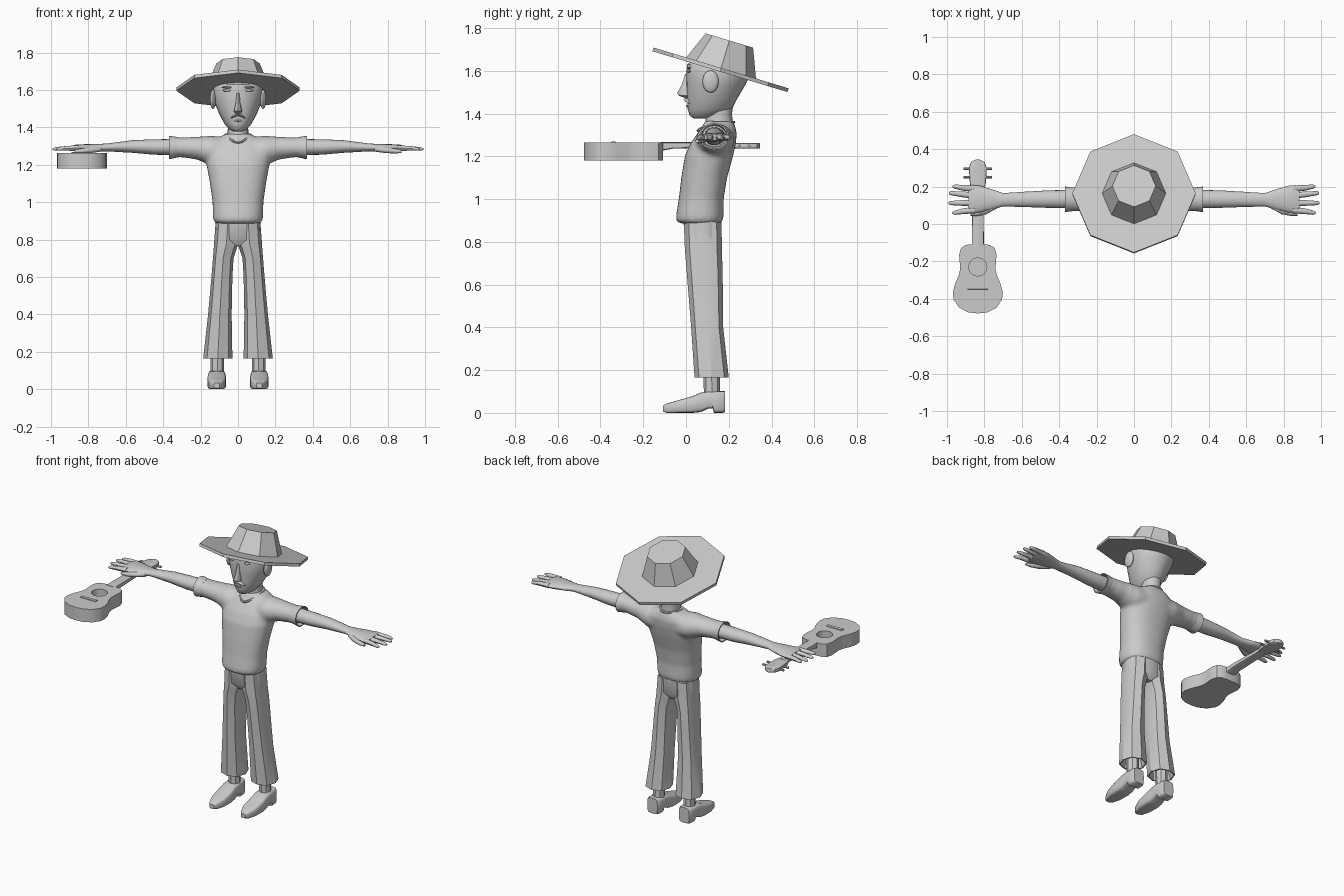
import bpy, bmesh, math
from mathutils import Matrix, Vector

grey = bpy.data.materials.new("plain grey")
grey.diffuse_color = (0.6, 0.6, 0.6, 1)


def loft(bm, axis, secs, n=20, power=2.0):
    """Skin through oval sections (t, umin, umax, vmin, vmax) set along an axis."""
    rings = []
    for t, u0, u1, v0, v1 in secs:
        ring = []
        for i in range(n):
            a = 2 * math.pi * i / n
            c, s = math.cos(a), math.sin(a)
            u = (u0 + u1) / 2 + (u1 - u0) / 2 * math.copysign(abs(c) ** (2 / power), c)
            v = (v0 + v1) / 2 + (v1 - v0) / 2 * math.copysign(abs(s) ** (2 / power), s)
            ring.append(bm.verts.new({'x': (t, u, v), 'y': (u, t, v), 'z': (u, v, t)}[axis]))
        rings.append(ring)
    for a, b in zip(rings, rings[1:]):
        for i in range(n):
            j = (i + 1) % n
            bm.faces.new((a[i], a[j], b[j], b[i]))
    bm.faces.new(rings[0])
    bm.faces.new(rings[-1])


def finish(name, bm, mirror=False, angle=40):
    bmesh.ops.recalc_face_normals(bm, faces=bm.faces)
    me = bpy.data.meshes.new(name)
    bm.to_mesh(me)
    bm.free()
    ob = bpy.data.objects.new(name, me)
    bpy.context.collection.objects.link(ob)
    me.materials.append(grey)
    bpy.ops.object.select_all(action='DESELECT')
    ob.select_set(True)
    bpy.context.view_layer.objects.active = ob
    if mirror:
        ob.modifiers.new("mirror", 'MIRROR').use_clip = False
        bpy.ops.object.modifier_apply(modifier="mirror")
    bpy.ops.object.shade_smooth_by_angle(angle=math.radians(angle))
    return ob


def part(name, axis, secs, n=20, power=2.0, mirror=False, angle=40):
    bm = bmesh.new()
    loft(bm, axis, secs, n, power)
    return finish(name, bm, mirror, angle)


def blob(name, loc, size, mirror=False):
    bm = bmesh.new()
    m = Matrix.Translation(loc) @ Matrix.Diagonal((*size, 1))
    bmesh.ops.create_uvsphere(bm, u_segments=16, v_segments=10, radius=1, matrix=m)
    return finish(name, bm, mirror)


def side_rows(rows):
    """(z, front, back, half width) rows to loft sections centred on x = 0."""
    return [(z, -w, w, f, b) for z, f, b, w in rows]


# Hat: tilted eight-sided brim and tapered crown
tilt = Matrix.Translation((0, 0.16, 1.6)) @ Matrix.Rotation(math.radians(-16.8), 4, 'X')
for name, secs in (("hat_brim", [(-0.004, 0.33), (0.014, 0.33)]),
                   ("hat_crown", [(0.01, 0.172), (0.148, 0.116)])):
    ob = part(name, 'z', [(z, -r, r, -r, r) for z, r in secs], 8, angle=20)
    ob.data.transform(tilt)

# Head, neck and face
part("head", 'z', side_rows([
    (1.378, .035, .10, .025), (1.39, .018, .16, .048), (1.42, .008, .215, .073),
    (1.47, .006, .24, .1), (1.53, .002, .275, .124), (1.58, 0, .3, .135),
    (1.63, .006, .305, .132), (1.66, .04, .3, .11), (1.685, .10, .27, .06)]), 28)
part("neck", 'z', side_rows([(1.29, .08, .23, .07), (1.34, .088, .22, .058),
                             (1.40, .095, .215, .054), (1.47, .1, .225, .06)]))
part("nose", 'z', side_rows([(1.474, -.008, .03, .012), (1.484, -.034, .03, .022),
                             (1.497, -.041, .03, .02), (1.53, -.022, .03, .012),
                             (1.585, -.004, .03, .009)]), 12)
part("moustache", 'x', [(-.038, .005, .025, 1.447, 1.455), (-.02, -.008, .02, 1.455, 1.471),
                        (0, -.012, .02, 1.462, 1.473), (.02, -.008, .02, 1.455, 1.471),
                        (.038, .005, .025, 1.447, 1.455)], 8)
blob("mouth", (0, .006, 1.435), (.022, .006, .005))
blob("eyes", (.056, .014, 1.598), (.026, .007, .007), True)
blob("eyebrows", (.056, .014, 1.614), (.032, .008, .005), True)
blob("ears", (.134, .115, 1.55), (.016, .038, .052), True)

# Shirt: torso and sleeves fused into one smooth skin
bm = bmesh.new()
loft(bm, 'z', side_rows([
    (.885, -.02, .15, .11), (.895, -.045, .172, .13), (.92, -.047, .176, .134),
    (1.0, -.034, .176, .136), (1.1, -.022, .192, .15), (1.2, -.006, .22, .168),
    (1.26, .02, .233, .172), (1.31, .055, .238, .16), (1.345, .08, .228, .11),
    (1.365, .088, .222, .066)]), 36, 2.3)
for s in (1, -1):
    loft(bm, 'x', [(.04 * s, .06, .23, 1.2, 1.345), (.14 * s, .045, .225, 1.195, 1.355),
                   (.22 * s, .064, .205, 1.228, 1.35), (.30 * s, .068, .197, 1.24, 1.346),
                   (.345 * s, .068, .196, 1.238, 1.35)], 24)
shirt = finish("shirt", bm)
mod = shirt.modifiers.new("fuse", 'REMESH')
mod.mode, mod.voxel_size, mod.use_smooth_shade = 'VOXEL', 0.011, True
bpy.ops.object.modifier_apply(modifier="fuse")
mod = shirt.modifiers.new("relax", 'SMOOTH')
mod.factor, mod.iterations = 0.5, 5
bpy.ops.object.modifier_apply(modifier="relax")
part("sleeve_cuffs", 'x', [(.32, .07, .194, 1.24, 1.348), (.368, .064, .2, 1.23, 1.355),
                           (.368, .07, .194, 1.236, 1.349), (.335, .078, .187, 1.245, 1.342)],
     24, mirror=True)
# Collar: oval rim dipping towards the chest
bm = bmesh.new()
N, M = 28, 6
rim = []
for i in range(N):
    a = 2 * math.pi * i / N
    out = Vector((math.cos(a), math.sin(a), 0))
    dip = .04 * max(0, -math.sin(a)) ** 2
    c = Vector((out.x * .066, .15 + out.y * .074 - dip * .5, 1.36 - dip))
    rim.append([bm.verts.new(c + .007 * (out * math.cos(b) + Vector((0, 0, math.sin(b)))))
                for b in [2 * math.pi * k / M for k in range(M)]])
for i in range(N):
    for k in range(M):
        j, l = (i + 1) % N, (k + 1) % M
        bm.faces.new((rim[i][k], rim[j][k], rim[j][l], rim[i][l]))
finish("collar", bm)

# Arms, palms, fingers and thumbs
part("arms", 'x', [(.32, .084, .182, 1.252, 1.338), (.45, .086, .18, 1.254, 1.336),
                   (.56, .09, .174, 1.264, 1.332), (.70, .094, .165, 1.272, 1.314),
                   (.75, .08, .182, 1.269, 1.311), (.82, .062, .204, 1.268, 1.31),
                   (.865, .058, .208, 1.27, 1.308), (.885, .065, .2, 1.276, 1.302)], 20, mirror=True)
bm = bmesh.new()
for y0, y1, tip in ((.188, .2, .97), (.152, .165, .99), (.113, .112, .992), (.075, .06, .972)):
    mid = (y0 + y1) / 2
    loft(bm, 'x', [(.85, y0 - .018, y0 + .018, 1.273, 1.305),
                   (.92, mid - .015, mid + .015, 1.275, 1.301),
                   (tip - .012, y1 - .011, y1 + .011, 1.275, 1.294),
                   (tip, y1 - .005, y1 + .005, 1.279, 1.288)], 10)
finish("fingers", bm, True)
part("thumbs", 'x', [(.73, .085, .12, 1.27, 1.3), (.79, .052, .095, 1.262, 1.295),
                     (.84, .043, .074, 1.26, 1.286), (.875, .044, .06, 1.263, 1.28)],
     10, mirror=True)

# Trousers: eight-sided flared legs, hollow at the hem, and a hip block
part("trouser_legs", 'z', [(.26, .05, .16, .05, .17), (.165, .04, .178, .048, .193),
                           (.165, .03, .186, .04, .2), (.4, .034, .16, .024, .174),
                           (.6, .03, .142, .008, .172), (.7, .024, .134, 0, .17),
                           (.75, .008, .13, -.004, .168), (.78, -.005, .128, -.006, .168),
                           (.89, -.01, .12, -.01, .166)], 8, 2.3, True, 30)
part("trouser_hips", 'z', side_rows([(.765, .02, .145, .09), (.80, -.005, .167, .124),
                                     (.90, -.012, .167, .12)]), 16, 2.4)

# Ankles and pointed shoes
part("ankles", 'z', [(.06, .074, .146, .084, .16), (.28, .074, .146, .08, .156)], 8, mirror=True)
part("shoes", 'y', [(-.108, .098, .128, .006, .034), (-.09, .084, .142, 0, .044),
                    (-.04, .066, .16, 0, .058), (.03, .063, .164, 0, .078),
                    (.07, .066, .161, .004, .095), (.105, .068, .159, .02, .1),
                    (.125, .068, .159, .02, .1), (.13, .068, .159, 0, .1),
                    (.17, .07, .157, 0, .102), (.183, .078, .149, .004, .102)],
     16, 5, True)

# Guitar body: outline extruded upwards, with a round sound hole
GX = -.835
half = [(0, -.478), (.05, -.473), (.1, -.447), (.129, -.405), (.134, -.37), (.122, -.32),
        (.102, -.275), (.094, -.24), (.097, -.2), (.1, -.165), (.09, -.128), (.065, -.112), (.03, -.108)]
bm = bmesh.new()
outline = half + [(-x, y) for x, y in half[:0:-1]]
face = bm.faces.new([bm.verts.new((GX + x, y, 1.18)) for x, y in outline])
top = bmesh.ops.extrude_face_region(bm, geom=[face])['geom']
bmesh.ops.translate(bm, vec=(0, 0, .084), verts=[v for v in top if isinstance(v, bmesh.types.BMVert)])
body = finish("guitar_body", bm)
cutter = part("hole_cutter", 'z', [(1.2, GX - .048, GX + .048, -.278, -.182),
                                   (1.3, GX - .048, GX + .048, -.278, -.182)], 24)
cutter.hide_render = True
bpy.context.view_layer.objects.active = body
mod = body.modifiers.new("sound hole", 'BOOLEAN')
mod.operation, mod.object = 'DIFFERENCE', cutter
bpy.ops.object.modifier_apply(modifier="sound hole")
bpy.data.objects.remove(cutter)

# Guitar neck, head, pegs and bridge
part("guitar_neck", 'y', [(-.12, GX - .032, GX + .032, 1.225, 1.266),
                          (-.06, GX - .032, GX + .032, 1.236, 1.266),
                          (.2, GX - .028, GX + .028, 1.243, 1.266)], 12, 6)
part("guitar_head", 'y', [(.18, GX - .03, GX + .03, 1.24, 1.265), (.21, GX - .042, GX + .042, 1.238, 1.264),
                          (.30, GX - .048, GX + .048, 1.236, 1.262), (.332, GX - .036, GX + .036, 1.236, 1.262),
                          (.345, GX - .01, GX + .01, 1.236, 1.262)], 12, 6)
bm = bmesh.new()
for y in (.25, .295):
    loft(bm, 'x', [(GX - .076, y - .007, y + .007, 1.243, 1.257),
                   (GX + .076, y - .007, y + .007, 1.243, 1.257)], 8)
finish("tuning_pegs", bm)
part("guitar_bridge", 'x', [(GX - .055, -.35, -.328, 1.262, 1.269),
                            (GX + .055, -.35, -.328, 1.262, 1.269)], 8, 6)
